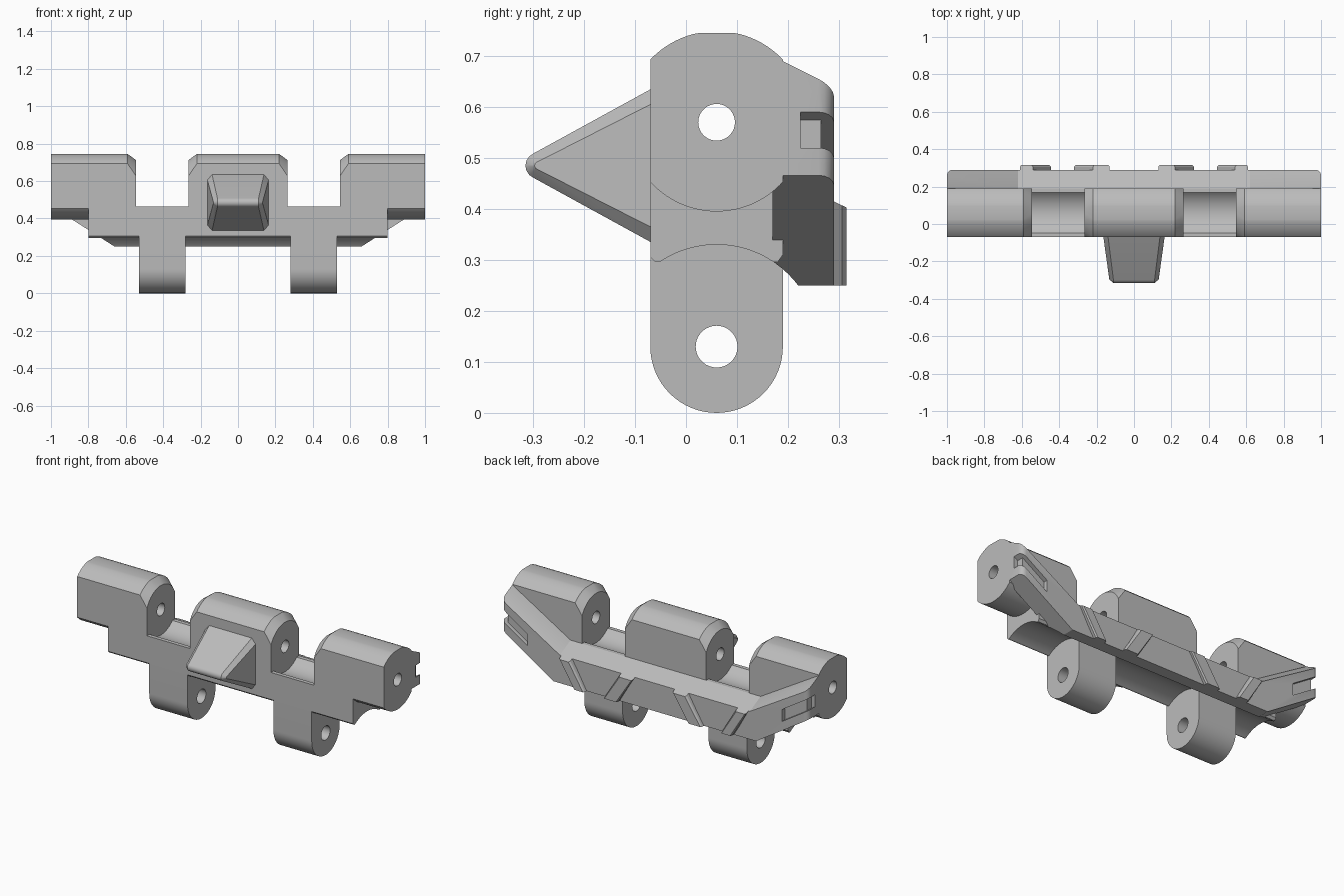
import bpy, bmesh, math
from mathutils import Vector

if "Cube" in bpy.data.objects:
    bpy.data.objects.remove(bpy.data.objects["Cube"])

grey = bpy.data.materials.new("plain_grey")
grey.use_nodes = True
grey.diffuse_color = (0.5, 0.5, 0.5, 1)
grey.node_tree.nodes["Principled BSDF"].inputs["Base Color"].default_value = (0.5, 0.5, 0.5, 1)

MID, HALF = 0.06, 0.13        # pin axis y, half depth of the body
FRONT, BACK = MID - HALF, MID + HALF
TOP_PIN, LOW_PIN = 0.57, 0.13  # pin axis heights


def finish(name, bm):
    bmesh.ops.recalc_face_normals(bm, faces=bm.faces)
    mesh = bpy.data.meshes.new(name)
    bm.to_mesh(mesh)
    bm.free()
    mesh.materials.append(grey)
    ob = bpy.data.objects.new(name, mesh)
    bpy.context.collection.objects.link(ob)
    return ob


def activate(ob):
    bpy.ops.object.select_all(action='DESELECT')
    ob.select_set(True)
    bpy.context.view_layer.objects.active = ob


def smooth(ob):
    activate(ob)
    bpy.ops.object.shade_smooth_by_angle(angle=math.radians(25))


def cut(ob, cutter):
    cutter.hide_render = True
    mod = ob.modifiers.new("cut", 'BOOLEAN')
    mod.operation, mod.solver, mod.object = 'DIFFERENCE', 'EXACT', cutter
    activate(ob)
    bpy.ops.object.modifier_apply(modifier=mod.name)
    bpy.data.objects.remove(cutter)


def loft(name, sections):
    """Join equal-length rings of points into a closed solid."""
    bm = bmesh.new()
    rings = [[bm.verts.new(p) for p in s] for s in sections]
    n = len(rings[0])
    for a, b in zip(rings, rings[1:]):
        for i in range(n):
            j = (i + 1) % n
            bm.faces.new((a[i], a[j], b[j], b[i]))
    bm.faces.new(rings[0])
    bm.faces.new(rings[-1])
    return finish(name, bm)


def hull(name, points):
    bm = bmesh.new()
    for p in points:
        bm.verts.new(p)
    out = bmesh.ops.convex_hull(bm, input=bm.verts)
    spare = {g for g in out["geom_interior"] + out["geom_unused"] if isinstance(g, bmesh.types.BMVert)}
    bmesh.ops.delete(bm, geom=list(spare), context='VERTS')
    bmesh.ops.dissolve_limit(bm, angle_limit=0.01, verts=bm.verts, edges=bm.edges)
    return finish(name, bm)


def prism(name, yz, x0, x1):
    return loft(name, [[(x, y, z) for y, z in yz] for x in (x0, x1)])


def arc(z, r, a0, a1, n=24):
    """Arc around a pin axis, angles in degrees."""
    angles = [math.radians(a0 + (a1 - a0) * i / n) for i in range(n + 1)]
    return [(MID + r * math.cos(a), z + r * math.sin(a)) for a in angles]


def pin(z, r):
    return prism("pin_cutter", arc(z, r, 0, 350, 35), -1.2, 1.2)


# Upper knuckles: clipped rounds with tapered shoulders next to the gaps
def knuckle_ring(x, r):
    ring = []
    for y, z in arc(TOP_PIN, r, 0, 180, 48) + arc(TOP_PIN, 0.175, 180, 360, 48):
        ring.append((x, min(max(y, FRONT), BACK), min(z, 0.745)))
    if r > HALF:   # exact corners where the flat sides meet the rounds
        h = math.sqrt(r * r - HALF * HALF)
        low = math.sqrt(0.175 ** 2 - HALF ** 2)
        ring += [(x, y, TOP_PIN + d) for y in (FRONT, BACK) for d in (h, -low)]
        ring = [p for p in ring if FRONT + 1e-4 < p[1] < BACK - 1e-4] + ring[-4:]
    return ring


FULL, NECK, TAPER = 0.179, 0.142, 0.045
for name, x0, x1, taper0, taper1 in (("right_knuckle", -1, -0.545, False, True),
                                     ("centre_knuckle", -0.265, 0.265, True, True),
                                     ("left_knuckle", 0.545, 1, True, False)):
    points = knuckle_ring(x0, NECK if taper0 else FULL) + knuckle_ring(x1, NECK if taper1 else FULL)
    if taper0:
        points += knuckle_ring(x0 + TAPER, FULL)
    if taper1:
        points += knuckle_ring(x1 - TAPER, FULL)
    ob = hull(name, points)
    cut(ob, pin(TOP_PIN, 0.036))
    smooth(ob)

# Cross web with a trough above and a hollow below
dip = math.degrees(math.asin(0.105 / 0.15))
rise = math.degrees(math.asin(0.166 / 0.2))
web = [(FRONT, 0.465)] + arc(TOP_PIN, 0.15, 180 + dip, 360 - dip) + [(BACK, 0.465), (BACK, 0.31), (0.18, 0.296)]
web += arc(LOW_PIN, 0.2, rise, 180 - rise) + [(-0.06, 0.296), (FRONT, 0.306)]
smooth(prism("cross_web", web, -0.8, 0.8))

# Lower knuckles
for name, x0 in (("right_lower_knuckle", -0.53), ("left_lower_knuckle", 0.28)):
    ob = prism(name, arc(LOW_PIN, HALF, 180, 360, 32) + [(BACK, 0.35), (FRONT, 0.35)], x0, x0 + 0.25)
    cut(ob, pin(LOW_PIN, 0.041))
    smooth(ob)


# Rear ground plate with upswept ends
def plate_ring(y, drop):
    half = [(0.66, 0.25), (1, 0.466), (1, 0.69 - drop), (0.62, 0.465 - drop)]
    return [(x, y, z) for x, z in half] + [(-x, y, z) for x, z in reversed(half)]


plate = loft("ground_plate", [plate_ring(0.17, 0), plate_ring(BACK, 0), plate_ring(0.29, 0.05)])
bm = bmesh.new()
bm.from_mesh(plate.data)
corners = [e for e in bm.edges if all(abs(v.co.x) > 0.99 and v.co.y > 0.28 for v in e.verts)]
bmesh.ops.bevel(bm, geom=corners, offset=0.03, segments=4, profile=0.5, affect='EDGES')
bm.to_mesh(plate.data)
bm.free()
cut(plate, prism("hollow_cutter", arc(LOW_PIN, 0.2, 0, 350, 70), -1.2, 1.2))


# Slanted grooves that wrap round the plate ends
def groove(side, x0, x1, y0):
    def z(x):
        return 0.52 + (x - 1) * 0.635
    ring = [(x0, z(x0)), (x1, z(x1)), (x1, z(x1) + 0.07), (x0, z(x0) + 0.07)]
    return loft("groove_cutter", [[(side * x, y, h) for x, h in ring] for y in (y0, 0.4)])


for side in (-1, 1):
    cut(plate, groove(side, 0.83, 1.1, 0.265))
    cut(plate, groove(side, 0.975, 1.1, 0.225))
smooth(plate)

# Slanted grip bars on the plate
for side, word in ((-1, "right"), (1, "left")):
    for label, top, low, width in (("outer", 0.54, 0.445, 0.07), ("inner", 0.13, 0.23, 0.09)):
        rings = []
        for y, inset, z_top in ((0.28, 0, 0.42), (0.306, 0, 0.407), (0.315, 0.007, 0.403)):
            rings.append([(side * x, y, z) for x, z in (
                (low + inset, 0.25), (low + width - inset, 0.25),
                (top + width - inset, z_top), (top + inset, z_top))])
        loft(word + "_" + label + "_grip_bar", rings)

# Guide horn: wedge with chamfered edges and a rounded tip
points = []
for s in (-1, 1):
    for x, h in ((0.14, 0.155), (0.165, 0.125)):
        points += [(s * x, FRONT + 0.01, 0.485 + d) for d in (-h, h)]
    for x, r in ((0.11, 0.026), (0.132, 0.008)):
        for i in range(16):
            a = math.tau * i / 16
            points.append((s * x, -0.289 + r * math.cos(a), 0.485 + r * math.sin(a)))
smooth(hull("guide_horn", points))
